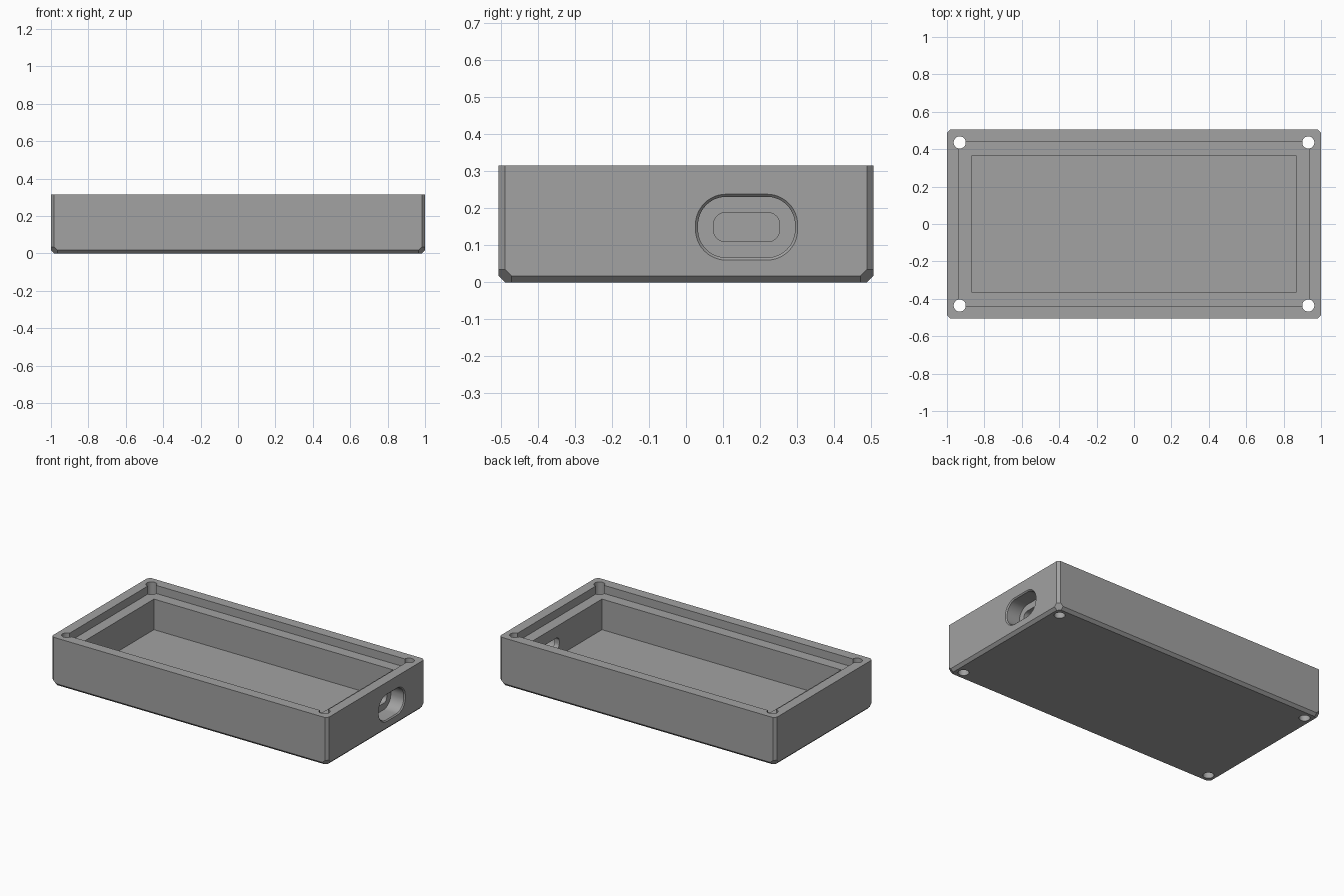
import bpy, bmesh, math
from itertools import permutations

if "Cube" in bpy.data.objects:
    bpy.data.objects.remove(bpy.data.objects["Cube"])

HX, HY, H = 1.0, 0.506, 0.316      # half length, half width, height
C = 0.0175                         # edge chamfer
SLOT_Y, SLOT_Z = 0.1635, 0.149     # port centre

grey = bpy.data.materials.new("plain grey")
grey.diffuse_color = (0.36, 0.36, 0.36, 1)
grey.use_nodes = True
grey.node_tree.nodes["Principled BSDF"].inputs["Base Color"].default_value = grey.diffuse_color


def make_object(name, bm):
    bmesh.ops.recalc_face_normals(bm, faces=bm.faces)
    mesh = bpy.data.meshes.new(name)
    bm.to_mesh(mesh)
    bm.free()
    mesh.materials.append(grey)
    ob = bpy.data.objects.new(name, mesh)
    bpy.context.collection.objects.link(ob)
    return ob


def loft(name, rings):
    """Closed solid through rings of equal point count."""
    bm = bmesh.new()
    rows = [[bm.verts.new(p) for p in ring] for ring in rings]
    n = len(rows[0])
    for a, b in zip(rows, rows[1:]):
        for i in range(n):
            j = (i + 1) % n
            bm.faces.new((a[i], a[j], b[j], b[i]))
    bm.faces.new(rows[0])
    bm.faces.new(rows[-1])
    return make_object(name, bm)


def rect(hx, hy, z):
    return [(-hx, -hy, z), (hx, -hy, z), (hx, hy, z), (-hx, hy, z)]


def circle(x, y, r, z, n=32):
    angles = [2 * math.pi * (i + 0.5) / n for i in range(n)]
    return [(x + r * math.cos(a), y + r * math.sin(a), z) for a in angles]


def rounded_slot(x, hw, hh, r, n=12):
    """Rounded rectangle in the plane of the right wall."""
    ring = []
    for k, (sy, sz) in enumerate(((1, 1), (-1, 1), (-1, -1), (1, -1))):
        for i in range(n + 1):
            a = math.pi / 2 * (k + i / n)
            ring.append((x, SLOT_Y + sy * (hw - r) + r * math.cos(a),
                         SLOT_Z + sz * (hh - r) + r * math.sin(a)))
    return ring


# Chamfered outer body with faceted bottom corners and a flat top rim
bm = bmesh.new()
for sx in (-1, 1):
    for sy in (-1, 1):
        for u, v, w in permutations((0, C, 2 * C)):
            bm.verts.new((sx * (HX - u), sy * (HY - v), w))
        for u, v in ((0, C), (C, 0)):
            bm.verts.new((sx * (HX - u), sy * (HY - v), H))
bmesh.ops.convex_hull(bm, input=bm.verts)
bmesh.ops.dissolve_limit(bm, angle_limit=math.radians(1), verts=bm.verts, edges=bm.edges)
body = make_object("enclosure_body", bm)

# Lid recess stepping down to the main cavity
cutters = [loft("cavity_cutter", [
    rect(0.935, 0.439, H + 0.1), rect(0.935, 0.439, 0.263),
    rect(0.865, 0.367, 0.263), rect(0.865, 0.367, 0.063)])]

# Port: chamfered outer pocket, then a smaller slot into the cavity
cutters.append(loft("port_cutter", [
    rounded_slot(1.007, 0.145, 0.096, 0.090),
    rounded_slot(0.993, 0.131, 0.082, 0.076),
    rounded_slot(0.900, 0.131, 0.082, 0.076),
    rounded_slot(0.900, 0.089, 0.039, 0.031),
    rounded_slot(0.840, 0.089, 0.039, 0.031)]))

# Screw holes through the four corners
for sx in (-1, 1):
    for sy in (-1, 1):
        cutters.append(loft("screw_hole_cutter", [
            circle(sx * 0.932, sy * 0.436, 0.0325, z) for z in (-0.1, H + 0.1)]))

bpy.context.view_layer.objects.active = body
body.select_set(True)
for cutter in cutters:
    cutter.hide_render = True
    mod = body.modifiers.new("cut", 'BOOLEAN')
    mod.operation = 'DIFFERENCE'
    mod.solver = 'EXACT'
    mod.object = cutter
    bpy.ops.object.modifier_apply(modifier=mod.name)
    bpy.data.objects.remove(cutter)

bpy.ops.object.shade_smooth_by_angle(angle=math.radians(25))
